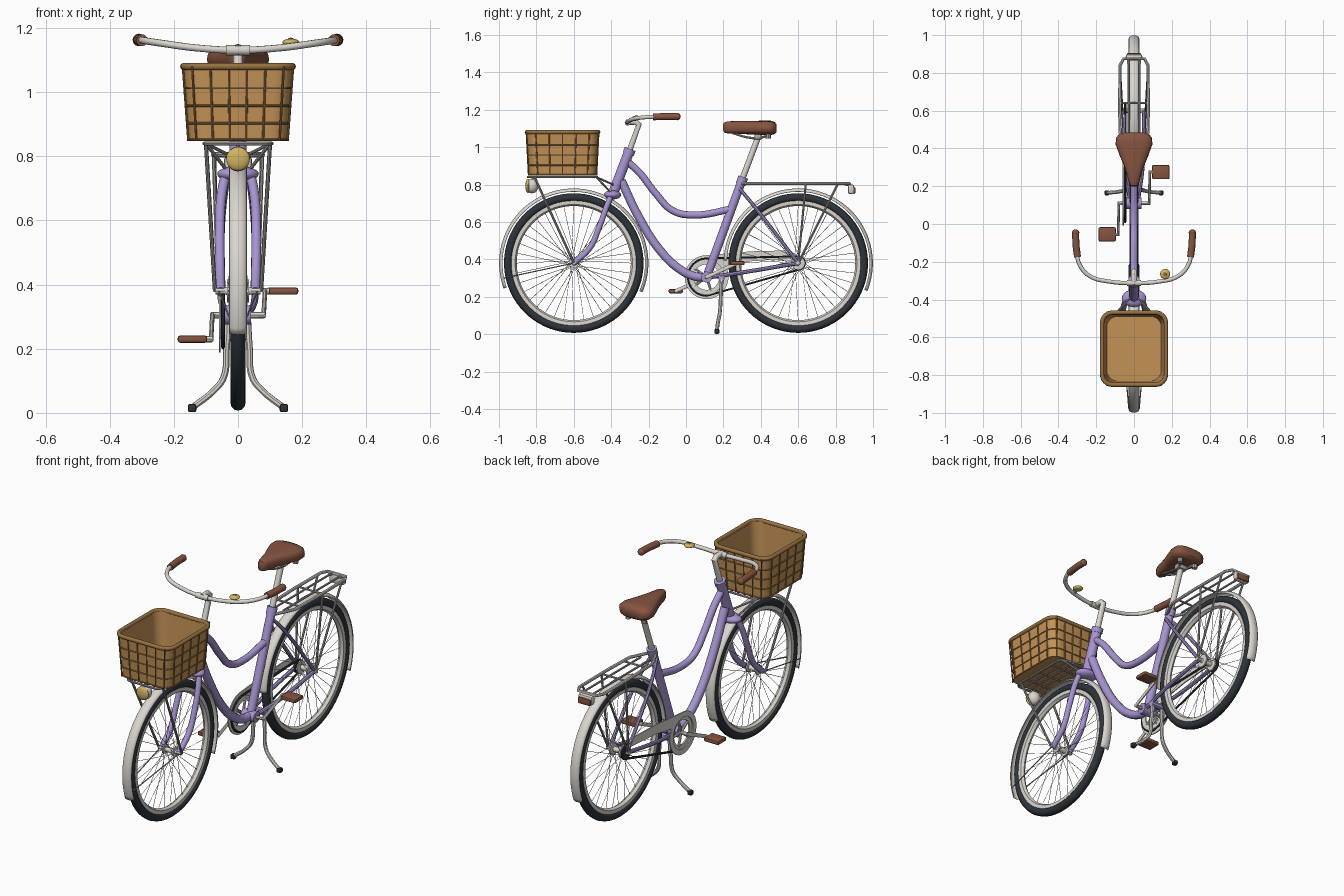
import bpy, bmesh
from math import sin, cos, pi, radians

cube = bpy.data.objects.get("Cube")
if cube:
    bpy.data.objects.remove(cube)


def material(name, *rgb):
    m = bpy.data.materials.new(name)
    m.use_nodes = True
    m.diffuse_color = (*rgb, 1)
    m.node_tree.nodes["Principled BSDF"].inputs["Base Color"].default_value = (*rgb, 1)
    return m


LAVENDER = material("lavender_paint", .39, .30, .64)
CREAM = material("cream_metal", .70, .67, .62)
GREY = material("grey_steel", .42, .41, .39)
BLACK = material("black_rubber", .026, .034, .042)
LEATHER = material("brown_leather", .24, .09, .052)
WICKER = material("tan_wicker", .55, .29, .095)
WEAVE = material("brown_wicker", .31, .165, .052)
GOLD = material("gold", .64, .46, .12)
made = []


def add(name, mesh, mat):
    ob = bpy.data.objects.new(name, mesh)
    bpy.context.collection.objects.link(ob)
    mesh.materials.append(mat)
    made.append(ob)
    return ob


def tube(name, paths, r, mat, curved=False, closed=False, res=2):
    """Round tubes along one or more paths, turned into a mesh."""
    cu = bpy.data.curves.new(name, 'CURVE')
    cu.dimensions, cu.bevel_depth, cu.bevel_resolution = '3D', r, res
    cu.use_fill_caps = True
    cu.resolution_u = 8
    for path in paths:
        sp = cu.splines.new('BEZIER' if curved else 'POLY')
        pts = sp.bezier_points if curved else sp.points
        pts.add(len(path) - 1)
        for p, co in zip(pts, path):
            if curved:
                p.co = co
                p.handle_left_type = p.handle_right_type = 'AUTO'
            else:
                p.co = (*co, 1)
        sp.use_cyclic_u = closed
    tmp = bpy.data.objects.new(name, cu)
    bpy.context.collection.objects.link(tmp)
    bpy.context.view_layer.update()
    ev = tmp.evaluated_get(bpy.context.evaluated_depsgraph_get())
    mesh = bpy.data.meshes.new_from_object(ev)
    bpy.data.objects.remove(tmp)
    mesh.materials.clear()
    return add(name, mesh, mat)


def both(*paths):
    return list(paths) + [[(-x, y, z) for x, y, z in p] for p in paths]


def loft(name, rings, mat, caps=True, closed_rows=True, closed_cols=False):
    """Skin over a list of equal-length rings of points."""
    bm = bmesh.new()
    rows = [[bm.verts.new(p) for p in ring] for ring in rings]
    n, m = len(rows), len(rows[0])
    for i in range(n if closed_cols else n - 1):
        for j in range(m if closed_rows else m - 1):
            a, b = rows[i], rows[(i + 1) % n]
            bm.faces.new((a[j], a[(j + 1) % m], b[(j + 1) % m], b[j]))
    if caps:
        bm.faces.new(rows[0])
        bm.faces.new(rows[-1])
    bmesh.ops.recalc_face_normals(bm, faces=bm.faces)
    mesh = bpy.data.meshes.new(name)
    bm.to_mesh(mesh)
    bm.free()
    return add(name, mesh, mat)


def lathe(name, profile, y, z, mat, start=0, end=360, steps=72, closed=True):
    """Turn an (x, radius) profile about an axis parallel to x."""
    full = end - start == 360
    angles = [radians(start + (end - start) * i / steps) for i in range(steps + (not full))]
    rings = [[(x, y + r * cos(a), z + r * sin(a)) for x, r in profile] for a in angles]
    return loft(name, rings, mat, not full and closed, closed, full)


def washer(name, x, half, r0, r1, y, z, mat):
    return lathe(name, [(x - half, r0), (x + half, r0), (x + half, r1), (x - half, r1)], y, z, mat, steps=48)


def box(name, loc, size, mat, bevel=.008):
    bm = bmesh.new()
    bmesh.ops.create_cube(bm, size=1)
    bmesh.ops.scale(bm, vec=size, verts=bm.verts)
    bmesh.ops.translate(bm, vec=loc, verts=bm.verts)
    bmesh.ops.bevel(bm, geom=bm.edges[:], offset=bevel, segments=2, affect='EDGES', profile=.5)
    mesh = bpy.data.meshes.new(name)
    bm.to_mesh(mesh)
    bm.free()
    return add(name, mesh, mat)


def ball(name, loc, size, mat):
    bm = bmesh.new()
    bmesh.ops.create_uvsphere(bm, u_segments=20, v_segments=12, radius=1)
    bmesh.ops.scale(bm, vec=size, verts=bm.verts)
    bmesh.ops.translate(bm, vec=loc, verts=bm.verts)
    mesh = bpy.data.meshes.new(name)
    bm.to_mesh(mesh)
    bm.free()
    return add(name, mesh, mat)


# Wheels with tyres, rims, hubs, crossed spokes and mudguards
HUB_Z = .38
for side, wy, a0, a1, flange in (("front", -.6, -23, 200, .026), ("rear", .6, -22, 178, .036)):
    ring = [(.023 * cos(t * pi / 6), .351 + .022 * sin(t * pi / 6)) for t in range(12)]
    lathe(side + "_tyre", ring, wy, HUB_Z, BLACK)
    lathe(side + "_rim", [(-.016, .334), (-.015, .314), (0, .305), (.015, .314), (.016, .334)], wy, HUB_Z, CREAM)
    hub = [(-.055, .008), (-.035, .012), (-.034, flange), (-.026, flange), (-.024, .014)]
    lathe(side + "_hub", hub + [(-x, r) for x, r in reversed(hub)], wy, HUB_Z, CREAM, steps=24, closed=False)
    spokes = []
    for i in range(36):
        a = 2 * pi * i / 36
        b = a + (.45 if i % 4 < 2 else -.45)
        x = .029 if i % 2 else -.029
        spokes.append([(x, wy + flange * cos(b), HUB_Z + flange * sin(b)), (0, wy + .31 * cos(a), HUB_Z + .31 * sin(a))])
    tube(side + "_spokes", spokes, .0013, GREY, res=0)
    tube(side + "_axle", [[(-.07, wy, HUB_Z), (.07, wy, HUB_Z)]], .011, CREAM)
    arch = [(.028 * sin(t * pi / 8), .382 + .017 * cos(t * pi / 8)) for t in range(-4, 5)]
    guard = lathe(side + "_mudguard", arch, wy, HUB_Z, CREAM, a0, a1, closed=False)
    guard.modifiers.new("thickness", 'SOLIDIFY').thickness = .003
tube("front_mudguard_stay", both([(.06, -.6, HUB_Z), (.028, -.975, .30)]), .003, GREY)

# Frame tubes
BB_Y, BB_Z = .11, .305
tube("head_tube", [[(0, -.385, .765), (0, -.305, .975)]], .027, LAVENDER, res=4)
tube("top_tube", [[(0, -.31, .92), (0, -.25, .865), (0, -.16, .75), (0, -.07, .66), (0, .04, .637), (0, .25, .67)]],
     .019, LAVENDER, True, res=4)
tube("down_tube", [[(0, -.345, .82), (0, -.26, .64), (0, -.14, .45), (0, -.03, .345), (0, .05, .308), (0, BB_Y, BB_Z)]],
     .023, LAVENDER, True, res=4)
tube("seat_tube", [[(0, BB_Y, BB_Z), (0, .3, .825)]], .023, LAVENDER, res=4)
tube("bottom_bracket", [[(-.04, BB_Y, BB_Z), (.04, BB_Y, BB_Z)]], .03, LAVENDER, res=4)
tube("chain_stays", both([(.022, BB_Y + .02, BB_Z), (.045, .3, .33), (.055, .6, HUB_Z)]), .011, LAVENDER, True)
tube("seat_stays", both([(.018, .285, .78), (.04, .36, .69), (.055, .6, HUB_Z)]), .010, LAVENDER, True)
tube("seat_collar", [[(0, .292, .80), (0, .306, .84)]], .027, LAVENDER, res=4)
tube("seat_post", [[(0, .29, .8), (0, .39, 1.065)]], .016, CREAM, res=4)

# Fork
ball("fork_crown", (0, -.393, .745), (.065, .046, .025), LAVENDER)
tube("fork_blades", both([(.037, -.397, .75), (.051, -.425, .68), (.057, -.465, .57), (.056, -.515, .46),
                          (.054, -.6, HUB_Z)]), .0155, LAVENDER, True, res=3)
tube("headset", [[(0, -.308, .965), (0, -.298, .99)]], .031, LAVENDER, res=4)

# Handlebar, stem, grips and bell
tube("stem", [[(0, -.31, .96), (0, -.252, 1.12), (0, -.27, 1.135), (0, -.32, 1.132)]], .016, CREAM, res=4)
half = [(.13, -.305, 1.138), (.235, -.275, 1.152), (.288, -.215, 1.16), (.303, -.15, 1.163), (.308, -.05, 1.163)]
bar = [(-x, y, z) for x, y, z in reversed(half)] + [(0, -.312, 1.131)] + half
tube("handlebar", [bar], .011, CREAM, True, res=3)
tube("bar_clamp", [[(-.038, -.312, 1.131), (.038, -.312, 1.131)]], .016, CREAM, res=4)
tube("grips", both([(.299, -.175, 1.162), (.307, -.11, 1.163), (.309, -.045, 1.163)]), .0185, LEATHER, True, res=4)
for s in (-1, 1):
    ball("grip_end", (s * .309, -.045, 1.163), (.0195, .016, .0195), LEATHER)
ball("bell", (.165, -.265, 1.155), (.027, .027, .012), GOLD)
ball("bell_button", (.165, -.265, 1.165), (.009, .009, .005), WEAVE)
tube("bell_mount", [[(.165, -.30, 1.142), (.165, -.265, 1.15)]], .008, GREY)

# Saddle lofted through rounded sections along its length
sections = [(.198, .010, 1.12, 1.09), (.204, .02, 1.132, 1.078), (.225, .029, 1.138, 1.073), (.30, .05, 1.14, 1.07),
            (.36, .075, 1.14, 1.067), (.42, .097, 1.142, 1.064), (.455, .096, 1.141, 1.065), (.475, .08, 1.134, 1.07),
            (.485, .05, 1.12, 1.08)]
rings = []
for y, w, top, low in sections:
    mid, h = (top + low) / 2, (top - low) / 2
    sup = lambda v: abs(v) ** .7 * (1 if v > 0 else -1)
    rings.append([(w * sup(cos(k * pi / 10)), y, mid + h * sup(sin(k * pi / 10))) for k in range(20)])
loft("saddle", rings, LEATHER)
tube("saddle_rails", both([(.012, .25, 1.075), (.022, .33, 1.052), (.025, .40, 1.05), (.05, .45, 1.075)]), .006, GREY, True)
tube("saddle_springs", both([(.05, .44, 1.045), (.05, .44, 1.075)]), .014, GREY)
box("saddle_clamp", (0, .385, 1.055), (.06, .04, .03), GREY)


# Wicker basket on a rounded rectangle plan
BASK_Y, BASK_LOW, BASK_TOP = -.66, .848, 1.08


def plan(hx, hy, r, z):
    return [(sx * (hx - r) + r * cos(a), BASK_Y + sy * (hy - r) + r * sin(a), z)
            for q, (sx, sy) in enumerate(((1, 1), (-1, 1), (-1, -1), (1, -1)))
            for a in (radians(90 * q + 15 * k) for k in range(7))]


def basket_plan(z, grow=0):
    t = (z - BASK_LOW) / (BASK_TOP - BASK_LOW)
    return plan(.153 + .017 * t + grow, .18 + .012 * t + grow, .055, z)


outer = [basket_plan(BASK_LOW), basket_plan(BASK_TOP)]
inner = [basket_plan(BASK_TOP, -.01), basket_plan(BASK_LOW + .012, -.01)]
loft("basket", outer + inner, WICKER)
tube("basket_rim", [basket_plan(BASK_TOP, -.001)], .0115, WEAVE, closed=True, res=3)
tube("basket_bands", [basket_plan(BASK_LOW + h, .001) for h in (.004, .055, .11, .165)], .0035, WEAVE, closed=True)
ribs = []
for s in (-1, 1):
    for k in range(6):
        u = (k - 2.5) * .052
        ribs.append([(u, BASK_Y + s * .182, BASK_LOW), (u * 1.1, BASK_Y + s * .194, BASK_TOP)])
    for k in range(5):
        u = (k - 2) * .072
        ribs.append([(s * .155, BASK_Y + u * .92, BASK_LOW), (s * .172, BASK_Y + u, BASK_TOP)])
tube("basket_ribs", ribs, .0035, WEAVE)

# Front carrier and headlamp
tube("front_carrier_frame", [plan(.105, .185, .03, .84)], .006, GREY, closed=True)
tube("front_carrier_bars", [[(x, -.84, .84), (x, -.48, .84)] for x in (-.06, -.02, .02, .06)]
     + [[(-.105, y, .84), (.105, y, .84)] for y in (-.76, -.66, -.56)], .004, GREY)
tube("front_carrier_struts", both([(.1, -.81, .84), (.072, -.6, HUB_Z)]), .0065, GREY)
tube("front_carrier_braces", both([(.1, -.48, .84), (.03, -.395, .75)], [(.1, -.48, .84), (.02, -.39, .8)]), .0055, GREY)
ball("headlamp_shell", (0, -.823, .792), (.036, .034, .039), CREAM)
ball("headlamp_lens", (0, -.845, .792), (.037, .014, .037), GOLD)
tube("headlamp_bracket", [[(0, -.82, .8), (0, -.82, .842)]], .007, GREY)

# Rear carrier and tail lamp
side_rail = [(.022, .30, .805), (.07, .40, .805), (.076, .60, .805), (.074, .84, .805), (.055, .875, .805)]
tube("rear_carrier_rail", [side_rail + [(-x, y, z) for x, y, z in reversed(side_rail)]], .0085, CREAM)
tube("rear_carrier_bars", [[(x, .36, .803), (x, .87, .803)] for x in (-.028, .028)]
     + [[(-.074, y, .803), (.074, y, .803)] for y in (.45, .64)], .0055, GREY)
tube("rear_carrier_struts", both([(.076, .64, .8), (.062, .6, HUB_Z)], [(.074, .81, .8), (.062, .6, HUB_Z)]), .006, GREY)
tube("tail_bracket", both([(.03, .85, .803), (.03, .88, .795), (.03, .885, .77)]), .008, CREAM)
box("tail_lamp_shell", (0, .882, .775), (.088, .034, .052), CREAM, .012)
box("tail_lamp_lens", (0, .899, .768), (.076, .012, .036), LEATHER, .005)

# Chainring, chain, guard and sprocket on the drive side
washer("chainring", -.047, .004, .068, .094, BB_Y, BB_Z, CREAM)
tube("chainring_arms", [[(-.047, BB_Y, BB_Z), (-.047, BB_Y + .078 * cos(a), BB_Z + .078 * sin(a))]
                        for a in (2 * pi * k / 5 for k in range(5))], .007, CREAM)
washer("sprocket", -.047, .006, .01, .036, .6, HUB_Z, BLACK)
loop = [(-.047, BB_Y + .1 * cos(a), BB_Z + .1 * sin(a)) for a in (radians(90 + 15 * k) for k in range(13))]
loop += [(-.047, .6 + .036 * cos(a), HUB_Z + .036 * sin(a)) for a in (radians(-90 + 30 * k) for k in range(7))]
tube("chain", [loop], .006, BLACK, closed=True, res=1)
washer("chain_guard_ring", -.057, .003, .088, .117, BB_Y, BB_Z, CREAM)
outline = [(BB_Y, .422), (.35, .443), (.55, .448), (.585, .43), (.57, .405), (.35, .39), (.205, .365)]
loft("chain_guard_arm", [[(x, y, z) for y, z in outline] for x in (-.060, -.054)], CREAM)

# Cranks and pedals, opposite each other
for s, name in ((1, "left"), (-1, "right")):
    py, pz = BB_Y + s * .165, BB_Z + s * .075
    tube(name + "_crank", [[(s * .03, BB_Y, BB_Z), (s * .08, BB_Y, BB_Z), (s * .084, py, pz), (s * .11, py, pz)]],
         .0105, CREAM)
    box(name + "_pedal", (s * .142, py, pz), (.092, .076, .023), LEATHER)

# Two-legged stand with rubber feet
leg = [(.03, .19, .30), (.036, .186, .2), (.045, .18, .11), (.075, .172, .07), (.14, .165, .018)]
tube("stand_legs", both(leg), .0105, CREAM, True)
tube("stand_pivot", [[(-.04, .19, .3), (.04, .19, .3)]], .018, LAVENDER)
for s in (-1, 1):
    box("stand_foot", (s * .143, .165, .015), (.026, .026, .026), BLACK, .006)

# Smooth shading that keeps hard edges
bpy.ops.object.select_all(action='DESELECT')
for ob in made:
    ob.select_set(True)
bpy.context.view_layer.objects.active = made[0]
bpy.ops.object.shade_smooth_by_angle(angle=radians(40))
